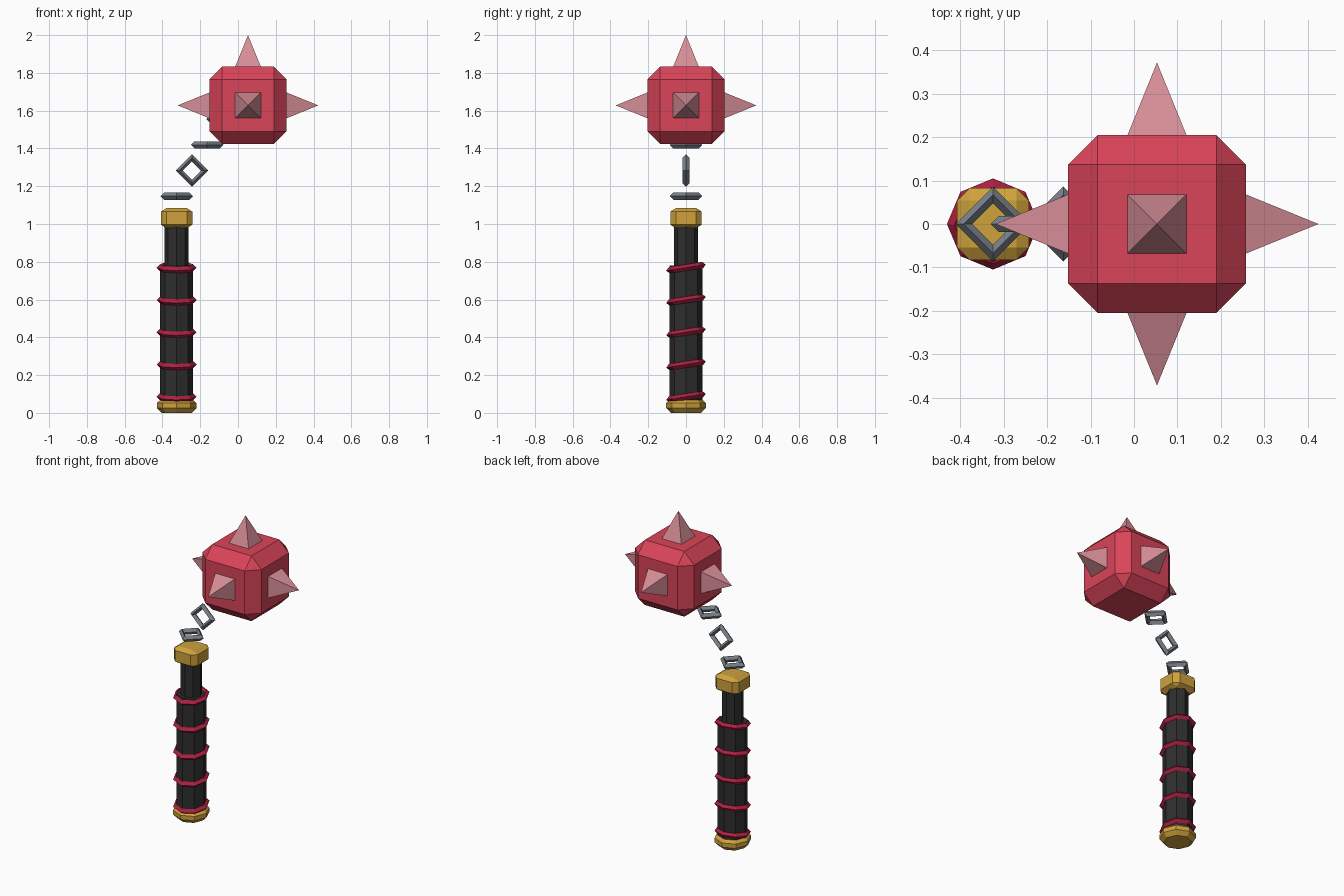
import bpy, bmesh, math
from mathutils import Matrix, Vector

cube = bpy.data.objects.get("Cube")
if cube:
    bpy.data.objects.remove(cube, do_unlink=True)


def material(name, r, g, b):
    m = bpy.data.materials.new(name)
    m.use_nodes = True
    m.diffuse_color = (r, g, b, 1)
    m.node_tree.nodes["Principled BSDF"].inputs["Base Color"].default_value = (r, g, b, 1)
    return m


RED = material("ball red", 0.70, 0.058, 0.10)
PINK = material("spike pink", 0.68, 0.27, 0.31)
GOLD = material("gold", 0.62, 0.36, 0.045)
BLACK = material("grip black", 0.027, 0.027, 0.027)
CRIMSON = material("band crimson", 0.42, 0.014, 0.053)
STEEL = material("chain steel", 0.19, 0.22, 0.25)

HANDLE_X = -0.325
BALL = Vector((0.053, 0, 1.628))


def finish(bm, name, mat, loc):
    bmesh.ops.recalc_face_normals(bm, faces=bm.faces)
    me = bpy.data.meshes.new(name)
    bm.to_mesh(me)
    bm.free()
    me.materials.append(mat)
    ob = bpy.data.objects.new(name, me)
    ob.location = loc
    bpy.context.collection.objects.link(ob)
    return ob


def chamfered_block(name, mat, loc, half, chamfer, z_scale=1):
    bm = bmesh.new()
    bmesh.ops.create_cube(bm, size=2 * half)
    bmesh.ops.bevel(bm, geom=bm.edges[:], offset=chamfer, segments=1,
                    profile=0.5, affect='EDGES')
    bmesh.ops.scale(bm, vec=(1, 1, z_scale), verts=bm.verts)
    return finish(bm, name, mat, loc)


def lathe(name, mat, profile, sides=8):
    """Closed faceted solid from (radius, height) points."""
    bm = bmesh.new()
    rings = [[bm.verts.new((r * math.cos(math.tau * i / sides),
                            r * math.sin(math.tau * i / sides), z))
              for i in range(sides)] for r, z in profile]
    for a, b in zip(rings, rings[1:]):
        for i in range(sides):
            j = (i + 1) % sides
            bm.faces.new((a[i], a[j], b[j], b[i]))
    bm.faces.new(rings[0])
    bm.faces.new(rings[-1])
    return finish(bm, name, mat, (HANDLE_X, 0, 0))


def ring(name, mat, loc, sides, major, minor, tilt):
    bpy.ops.mesh.primitive_torus_add(major_segments=sides, minor_segments=4,
                                     major_radius=major, minor_radius=minor,
                                     location=loc, rotation=(tilt, 0, 0))
    ob = bpy.context.object
    ob.name = name
    ob.data.materials.append(mat)
    for p in ob.data.polygons:
        p.use_smooth = False


# Handle: pommel, thick grip, thin neck and square cap
lathe("pommel", GOLD, [(0.08, 0), (0.105, 0.025), (0.105, 0.052), (0.08, 0.075)])
lathe("grip", BLACK, [(0.087, 0.04), (0.087, 0.78)])
lathe("neck", BLACK, [(0.063, 0.75), (0.063, 1.0)])
chamfered_block("handle_cap", GOLD, (HANDLE_X, 0, 1.031), 0.083, 0.029, 0.64)

# Tilted bands around the grip
for i in range(5):
    ring(f"grip_band_{i + 1}", CRIMSON, (HANDLE_X, 0, 0.085 + 0.171 * i),
         8, 0.089, 0.017, math.radians(9))

# Chain links, alternately flat and upright
for i in range(4):
    ring(f"chain_link_{i + 1}", STEEL, (HANDLE_X + 0.081 * i, 0, 1.147 + 0.136 * i),
         4, 0.067, 0.019, math.pi / 2 * (i % 2))

# Ball with a spike on every face but the lower one
chamfered_block("ball", RED, BALL, 0.205, 0.068)
spikes = {"left": (1, 0, 0), "right": (-1, 0, 0), "front": (0, -1, 0),
          "back": (0, 1, 0), "top": (0, 0, 1)}
for side, d in spikes.items():
    d = Vector(d)
    bm = bmesh.new()
    bmesh.ops.create_cone(bm, cap_ends=True, segments=4, radius1=0.068 * math.sqrt(2),
                          radius2=0, depth=0.167)
    bmesh.ops.remove_doubles(bm, verts=bm.verts, dist=0.0001)
    turn = d.to_track_quat('Z', 'Y').to_matrix()
    # Square the base to the ball's faces
    corner = max(bm.verts, key=lambda v: v.co.xy.length).co
    spin = math.pi / 4 - math.atan2(corner.y, corner.x)
    bmesh.ops.rotate(bm, cent=(0, 0, 0), verts=bm.verts,
                     matrix=turn @ Matrix.Rotation(spin, 3, 'Z'))
    finish(bm, f"{side}_spike", PINK, BALL + d * (0.205 + 0.167 / 2))
